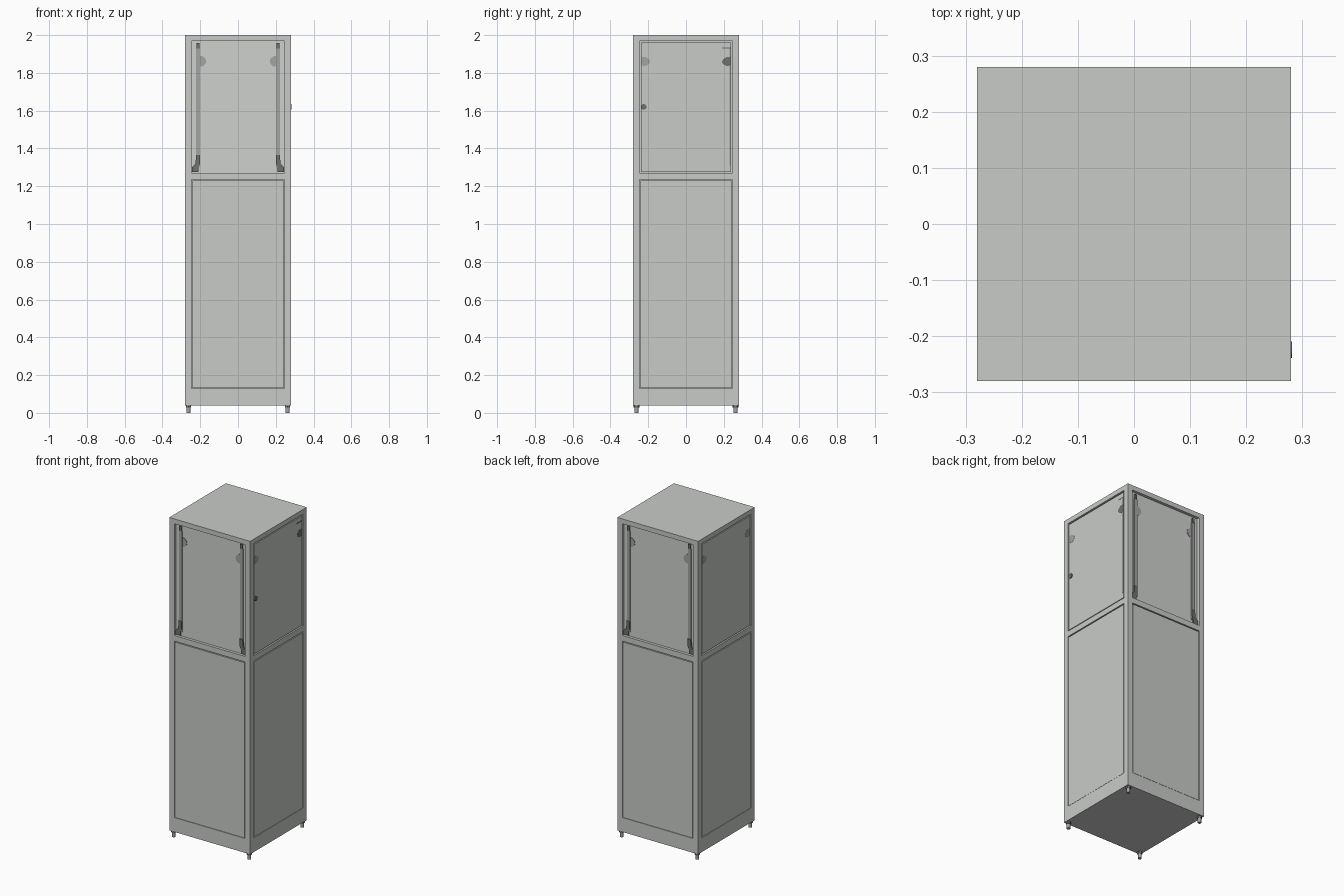
import bpy, bmesh, math
from mathutils import Matrix, Vector

if "Cube" in bpy.data.objects:
    bpy.data.objects.remove(bpy.data.objects["Cube"])


def mat(name, v):
    m = bpy.data.materials.new(name)
    m.diffuse_color = (v[0], v[1], v[2], 1)
    m.use_nodes = True
    m.node_tree.nodes["Principled BSDF"].inputs["Base Color"].default_value = m.diffuse_color
    return m


GREY = mat("light_grey_paint", (0.58, 0.60, 0.58))
GLASS = mat("pale_glass", (0.62, 0.64, 0.62))
MID = mat("mid_grey_trim", (0.36, 0.37, 0.36))
DARK = mat("dark_grey_metal", (0.16, 0.16, 0.16))


def finish(bm, name, m, matrix=None):
    bmesh.ops.recalc_face_normals(bm, faces=bm.faces[:])
    me = bpy.data.meshes.new(name)
    bm.to_mesh(me)
    bm.free()
    me.materials.append(m)
    ob = bpy.data.objects.new(name, me)
    bpy.context.collection.objects.link(ob)
    if matrix:
        ob.matrix_world = matrix
    return ob


def box(name, lo, hi, m, matrix=None):
    bm = bmesh.new()
    lo, hi = Vector(lo), Vector(hi)
    s = hi - lo
    bmesh.ops.create_cube(bm, size=1, matrix=Matrix.Translation((lo + hi) / 2) @ Matrix.Diagonal((*s, 1)))
    return finish(bm, name, m, matrix)


def plate(name, pts, y0, y1, m, matrix):
    # flat outline in the x-z plane, given thickness along y
    bm = bmesh.new()
    f = bm.faces.new([bm.verts.new((x, y0, z)) for x, z in pts])
    r = bmesh.ops.extrude_face_region(bm, geom=[f])
    bmesh.ops.translate(bm, vec=(0, y1 - y0, 0), verts=[v for v in r["geom"] if isinstance(v, bmesh.types.BMVert)])
    return finish(bm, name, m, matrix)


def cyl(name, r, depth, matrix, m, n=16):
    bm = bmesh.new()
    bmesh.ops.create_cone(bm, cap_ends=True, segments=n, radius1=r, radius2=r, depth=depth)
    return finish(bm, name, m, matrix)


H, P = 0.28, 0.245
Z0, ZL, ZM, ZW, ZT = 0.04, 0.13, 1.235, 1.27, 1.97

# Cabinet body with a recess for a lower panel and a window on each side
bm = bmesh.new()
bmesh.ops.create_cube(bm, size=1, matrix=Matrix.Translation((0, 0, (2 + Z0) / 2)) @ Matrix.Diagonal((2 * H, 2 * H, 2 - Z0, 1)))
cuts = [((0, 0, z), (0, 0, 1)) for z in (ZL, ZM, ZW, ZT)]
cuts += [((s * P, 0, 0), (1, 0, 0)) for s in (-1, 1)] + [((0, s * P, 0), (0, 1, 0)) for s in (-1, 1)]
for co, no in cuts:
    bmesh.ops.bisect_plane(bm, geom=bm.verts[:] + bm.edges[:] + bm.faces[:], plane_co=co, plane_no=no)
bm.normal_update()
panels = []
for f in bm.faces:
    c, n = f.calc_center_median(), f.normal
    across = c.y if abs(n.x) > 0.5 else c.x
    if abs(n.z) < 0.5 and abs(across) < P and (ZL < c.z < ZM or ZW < c.z < ZT):
        panels.append((f, n.copy()))
for f, n in panels:
    r = bmesh.ops.extrude_discrete_faces(bm, faces=[f])
    bmesh.ops.translate(bm, vec=-n * 0.022, verts=r["faces"][0].verts[:])
bmesh.ops.dissolve_limit(bm, angle_limit=0.01, verts=bm.verts[:], edges=bm.edges[:])
finish(bm, "cabinet_body", GREY)

for k, side in enumerate(("front", "right", "back", "left")):
    R = Matrix.Rotation(k * math.pi / 2, 4, "Z")
    g = 0.004
    # Lower panel, almost flush, with a thin gap around it
    box(side + "_lower_panel", (-P + g, -0.279, ZL + 0.002), (P - g, -0.25, ZM - 0.006), GREY, R)
    if k % 2 == 0:
        # Recessed window with upright strips, bottom brackets and top clips
        y = -0.262
        box(side + "_window", (-P, y, ZW), (P, -0.25, ZT), GLASS, R)
        for s in (-1, 1):
            box(side + "_upright_strip", (min(s * 0.2, s * 0.222), y - 0.006, 1.30),
                (max(s * 0.2, s * 0.222), y, 1.93), MID, R)
            plate(side + "_bottom_bracket", [(s * x, z) for x, z in
                  ((0.244, 1.275), (0.21, 1.275), (0.21, 1.30), (0.2, 1.32), (0.2, 1.365),
                   (0.222, 1.365), (0.225, 1.32), (0.244, 1.30))], y - 0.009, y, DARK, R)
            box(side + "_top_catch", (min(s * 0.203, s * 0.219), y - 0.008, 1.93),
                (max(s * 0.203, s * 0.219), y, 1.958), DARK, R)
            plate(side + "_clip", [(s * x, z) for x, z in
                  ((0.215, 1.89), (0.19, 1.89), (0.172, 1.875), (0.168, 1.86), (0.174, 1.845),
                   (0.19, 1.832), (0.215, 1.84))], y - 0.003, y, MID, R)
    else:
        # Hinged door with clips, corner hinge and knob
        y = -0.277
        box(side + "_door", (-P + 0.006, y, ZW + 0.006), (P - 0.006, -0.25, ZT - 0.008), GREY, R)
        for s, m in ((-1, MID), (1, DARK if k == 1 else MID)):
            plate(side + "_clip", [(s * x, z) for x, z in
                  ((0.236, 1.885), (0.215, 1.885), (0.196, 1.872), (0.19, 1.86), (0.196, 1.847),
                   (0.215, 1.835), (0.236, 1.84))], y - 0.001, y, m, R)
        if k == 1:
            box("door_hinge_line", (0.19, y - 0.001, 1.928), (0.238, y, 1.934), DARK, R)
            box("door_edge_trim", (0.231, y - 0.001, 1.31), (0.236, y, 1.93), MID, R)
            cyl("door_knob", 0.015, 0.008,
                R @ Matrix.Translation((-0.224, y - 0.001, 1.62)) @ Matrix.Rotation(math.pi / 2, 4, "X"), DARK, 20)

# Levelling feet
for sx in (-1, 1):
    for sy in (-1, 1):
        p = (sx * 0.262, sy * 0.262)
        cyl("foot_pad", 0.011, 0.03, Matrix.Translation((*p, 0.015)), MID)
        cyl("foot_nut", 0.015, 0.012, Matrix.Translation((*p, 0.034)), DARK, 6)
